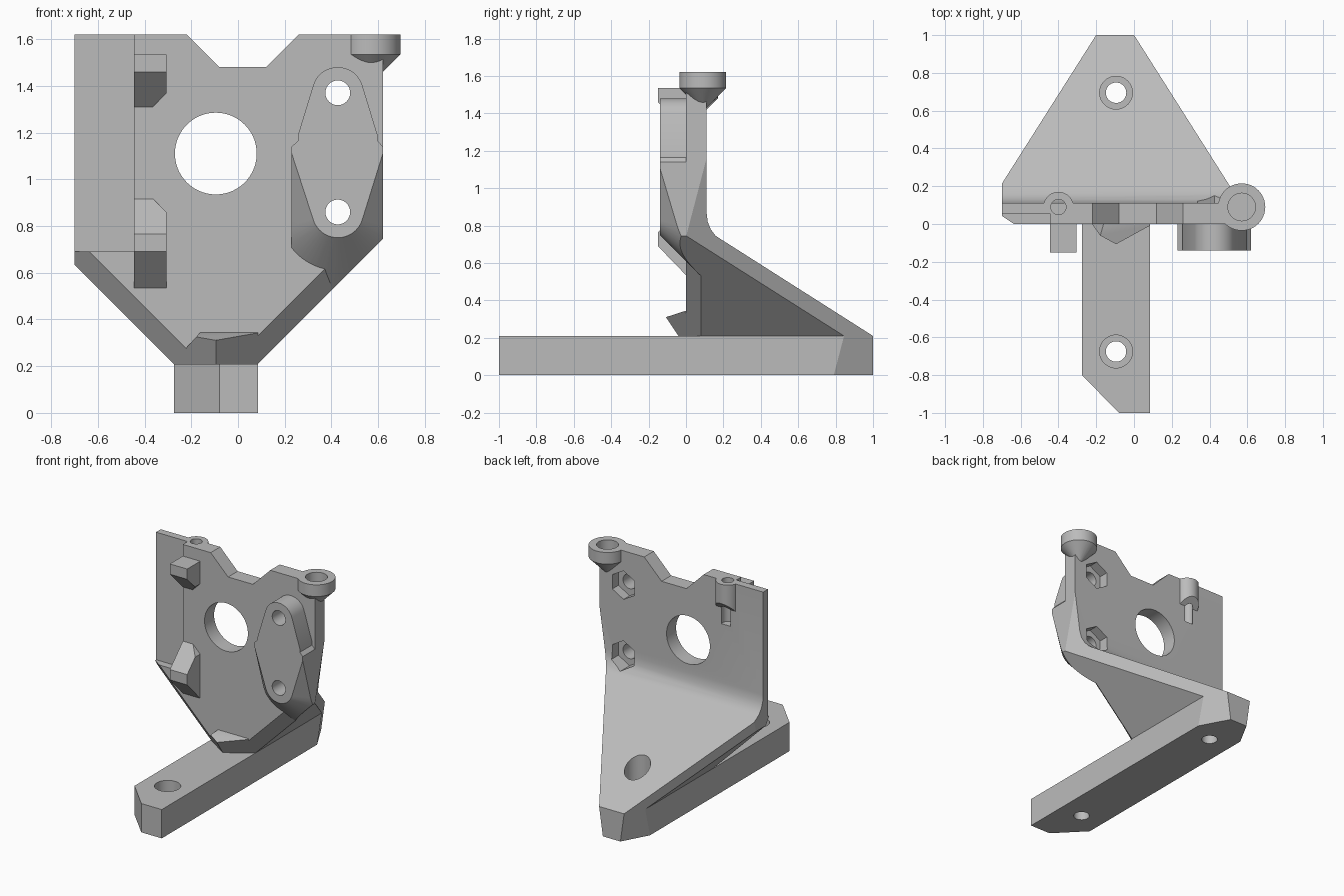
import bpy, bmesh, math
from mathutils import Vector

if "Cube" in bpy.data.objects:
    bpy.data.objects.remove(bpy.data.objects["Cube"], do_unlink=True)

grey = bpy.data.materials.new("light_grey")
grey.use_nodes = True
grey.diffuse_color = (0.5, 0.5, 0.5, 1)
grey.node_tree.nodes["Principled BSDF"].inputs["Base Color"].default_value = (0.5, 0.5, 0.5, 1)

PLACE = {"x": lambda a, b, t: (t, a, b),   # profile in yz
         "y": lambda a, b, t: (a, t, b),   # profile in xz
         "z": lambda a, b, t: (a, b, t)}   # profile in xy


def prism(axis, pts, lo, hi):
    """Extrude a 2D profile along an axis."""
    bm = bmesh.new()
    ends = [[bm.verts.new(PLACE[axis](a, b, t)) for a, b in pts] for t in (lo, hi)]
    bm.faces.new(ends[0])
    bm.faces.new(ends[1])
    for i in range(len(pts)):
        j = (i + 1) % len(pts)
        bm.faces.new((ends[0][i], ends[0][j], ends[1][j], ends[1][i]))
    bmesh.ops.recalc_face_normals(bm, faces=bm.faces)
    return bm


def ring(a, b, r, n=48, turn=0.0):
    return [(a + r * math.cos(turn + math.tau * i / n),
             b + r * math.sin(turn + math.tau * i / n)) for i in range(n)]


def rect(a0, b0, a1, b1):
    return [(a0, b0), (a1, b0), (a1, b1), (a0, b1)]


def hull(points):
    bm = bmesh.new()
    for p in points:
        bm.verts.new(p)
    res = bmesh.ops.convex_hull(bm, input=bm.verts)
    junk = {g for g in res["geom_interior"] + res["geom_unused"] if isinstance(g, bmesh.types.BMVert)}
    bmesh.ops.delete(bm, geom=list(junk), context="VERTS")
    bmesh.ops.dissolve_limit(bm, angle_limit=0.01, verts=bm.verts, edges=bm.edges)
    return bm


def clip(bm, planes):
    """Cut away the side each normal points to, and cap the cut."""
    for point, normal in planes:
        geom = bm.verts[:] + bm.edges[:] + bm.faces[:]
        bmesh.ops.bisect_plane(bm, geom=geom, dist=1e-5, plane_co=point,
                               plane_no=Vector(normal).normalized(), clear_outer=True)
        edges = [e for e in bm.edges if e.is_boundary]
        if edges:
            bmesh.ops.holes_fill(bm, edges=edges)
    bmesh.ops.recalc_face_normals(bm, faces=bm.faces)
    return bm


def build(name, bm, cutters=()):
    def to_object(label, mesh_bm):
        mesh = bpy.data.meshes.new(label)
        mesh_bm.to_mesh(mesh)
        ob = bpy.data.objects.new(label, mesh)
        bpy.context.scene.collection.objects.link(ob)
        return ob
    ob = to_object(name, bm)
    ob.data.materials.append(grey)
    bpy.ops.object.select_all(action="DESELECT")
    bpy.context.view_layer.objects.active = ob
    ob.select_set(True)
    for make in cutters:
        tool = to_object("cutter", make())
        tool.hide_render = True
        mod = ob.modifiers.new("cut", "BOOLEAN")
        mod.operation, mod.solver, mod.object = "DIFFERENCE", "EXACT", tool
        bpy.ops.object.modifier_apply(modifier=mod.name)
        bpy.data.objects.remove(tool, do_unlink=True)
    bpy.ops.object.shade_smooth_by_angle(angle=math.radians(25))
    return ob


# Shared planes: V-shaped underside and tapered sides
v_sides = [((0.085, 0, 0.21), (1, 0, -1)), ((-0.275, 0, 0.21), (-1, 0, -1))]
chamfers = [((0, 0, 0.245), (1, -1.5, -1)), ((0, 0, 0.055), (-1, -1.5, -1))]
tapers = [((0.62, 0, 0.74), (0.478, 0.26, -0.068)), ((-0.82, 0, 0.74), (-0.478, 0.26, -0.068))]

# Shared cutters
SCREW_X, SCREW_Z = 0.427, (1.37, 0.86)
screw_holes = [lambda z=z: prism("y", ring(SCREW_X, z, 0.053), -0.4, 0.5) for z in SCREW_Z]
nut_traps = [lambda z=z: prism("y", ring(SCREW_X, z, 0.104, 6, math.pi / 2), 0.04, 0.5) for z in SCREW_Z]


def mount_hole(y):
    return [lambda: prism("z", ring(-0.095, y, 0.054), -0.2, 0.8),
            lambda: prism("z", ring(-0.095, y, 0.087), 0.11, 0.8)]


rod_socket = lambda: prism("z", ring(0.57, 0.09, 0.073), 1.54, 1.8)
pin_hole = lambda: prism("z", ring(-0.40, 0.09, 0.04), 1.3, 1.8)

# Upright plate with sloped rear gusset
side_profile = [(0, 0.2), (0, 1.62), (0.11, 1.62), (0.11, 0.87), (0.116, 0.82),
                (0.132, 0.78), (0.157, 0.747), (0.19, 0.725), (1, 0.21), (1, 0.2)]
body = clip(prism("x", side_profile, -0.70, 0.62), v_sides + chamfers + tapers)
notch = [(-0.08, 1.48), (0.12, 1.48), (0.36, 1.72), (-0.32, 1.72)]
build("plate_and_gusset", body, [
    lambda: prism("y", notch, -0.2, 0.4),
    lambda: prism("y", ring(-0.095, 1.11, 0.175, 72), -0.2, 0.6),
    lambda: prism("y", rect(-0.9, 0.69, -0.445, 1.8), -0.2, 0.055),
    rod_socket, pin_hole] + screw_holes + nut_traps + mount_hole(0.695))

# Foot bar
foot = [(-0.08, -1), (0.085, -1), (0.085, 1), (-0.275, 1), (-0.275, -0.8)]
build("foot_bar", clip(prism("z", foot, 0, 0.21), tapers),
      mount_hole(-0.675) + mount_hole(0.695))

# Front ramp joining the foot to the plate
ramp = clip(prism("x", [(-0.42, 0.2), (-0.42, 0.21), (0, 0.345), (0.04, 0.345), (0.04, 0.2)], -0.22, 0.085),
            [((-0.22, 0, 0.28), (-1.1, 0, 1)), ((-0.22, -0.24, 0), (-0.18, -0.055, 0))] + chamfers)
build("front_ramp", ramp)

# Screw pad: straight upper half, flared lower half
top_outline = ring(SCREW_X, SCREW_Z[0], 0.11) + rect(0.257, 1.15, 0.597, 1.19)
upper = hull([(x, y, z) for y in (-0.14, 0.05) for x, z in top_outline])
build("pad_upper", upper, screw_holes + nut_traps)

flare = []
for y, r in ((-0.14, 0.11), (0.08, 0.33)):
    flare += [(x, y, z) for x, z in ring(SCREW_X, SCREW_Z[1], r, 64) if z < 1.1]
    flare += [(x, y, z) for x, z in ((0.257, 1.165), (0.597, 1.165), (0.23, 1.14),
                                     (0.62, 1.14), (0.23, 1.11), (0.62, 1.11))]
lower = clip(hull(flare), [((0.23, 0, 0), (-1, 0, 0)), ((0.62, 0, 0), (1, 0, 0)),
                           ((0, 0, 1.165), (0, 0, 1))] + v_sides[:1] + tapers[:1])
build("pad_lower", lower, screw_holes + nut_traps)

# Cable hooks on the front
hooks = {"hook_upper": ([(0.03, 1.535), (-0.15, 1.535), (-0.15, 1.46), (0, 1.31), (0.03, 1.31)],
                        ((-0.305, 0, 1.37), (1, 0, -1))),
         "hook_lower": ([(0.03, 0.915), (0, 0.915), (-0.15, 0.765), (-0.15, 0.69), (0, 0.535), (0.03, 0.535)],
                        ((-0.305, 0, 0.857), (1, 0, 1)))}
for name, (profile, corner) in hooks.items():
    build(name, clip(prism("x", profile, -0.445, -0.305), [corner]))

# Rod socket with conical underside
boss = hull([(x, y, z) for z, r in ((1.41, 0.002), (1.535, 0.125), (1.62, 0.125))
             for x, y in ring(0.57, 0.09, r)])
build("rod_boss", boss, [rod_socket])

# Small pin boss on the back with a slanted lower end
pin = clip(prism("z", ring(-0.40, 0.09, 0.08), 1.3, 1.62),
           [((0, 0.11, 1.42), (0, 1, -1)), ((0, 0.06, 0), (0, -1, 0))])
build("pin_boss", pin, [pin_hole])
